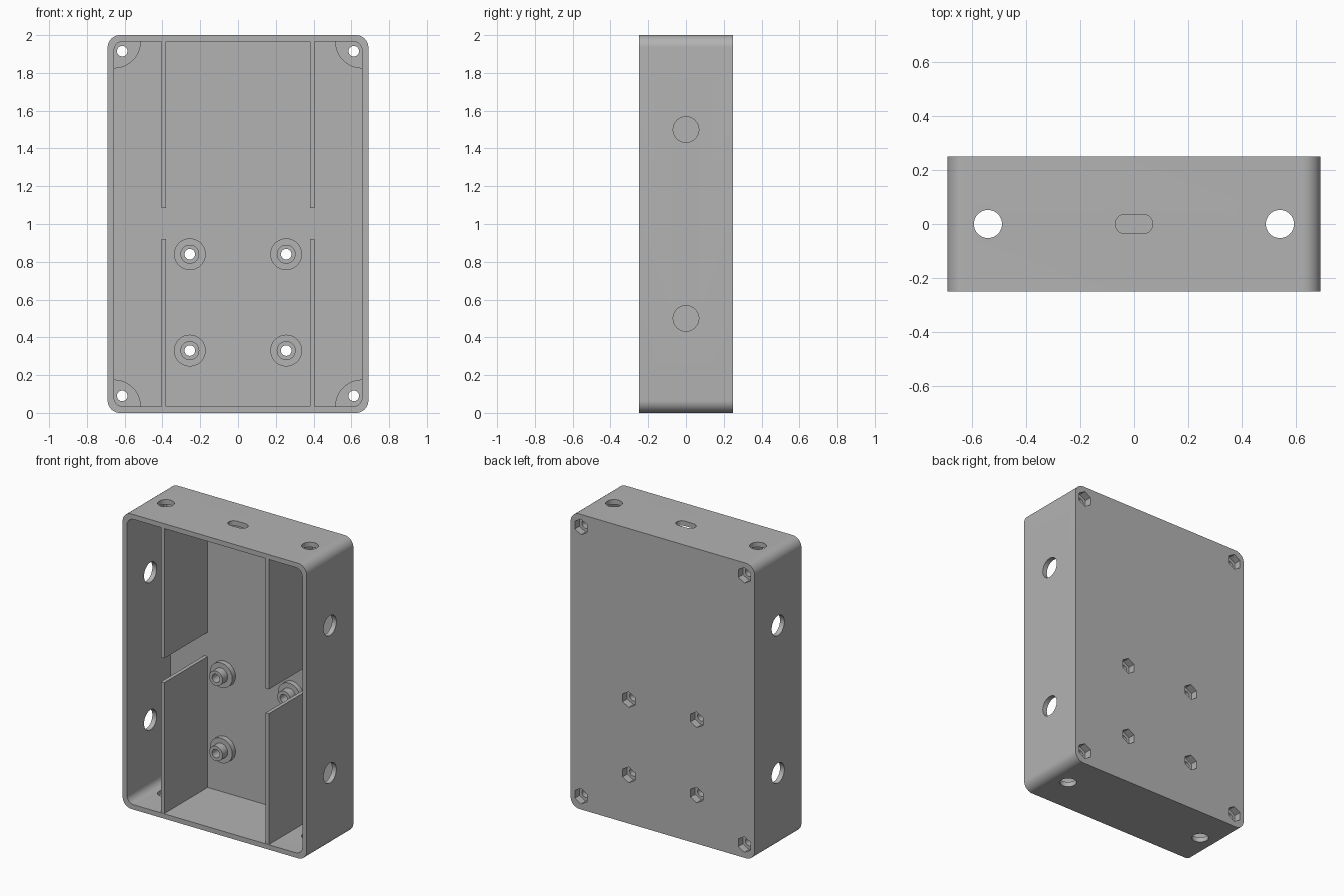
import bpy
import bmesh
from math import pi, cos, sin, radians

cube = bpy.data.objects.get("Cube")
if cube:
    bpy.data.objects.remove(cube, do_unlink=True)

grey = bpy.data.materials.new("plain grey")
grey.use_nodes = True
grey.diffuse_color = (0.45, 0.45, 0.45, 1)
grey.node_tree.nodes["Principled BSDF"].inputs["Base Color"].default_value = (0.45, 0.45, 0.45, 1)

# Overall sizes
W, H, D, WALL = 0.69, 2.0, 0.25, 0.033
FLOOR = D - WALL
INX, INZ = W - WALL, H - WALL


def arc(cx, cy, r, start=0, end=360, steps=32):
    return [(cx + r * cos(radians(start + (end - start) * i / steps)),
             cy + r * sin(radians(start + (end - start) * i / steps))) for i in range(steps + 1)]


def circle(cx, cy, r, steps=40, turn=0):
    return arc(cx, cy, r, turn, turn + 360, steps)[:-1]


def rounded_rect(x0, x1, y0, y1, r):
    return (arc(x1 - r, y1 - r, r, 0, 90, 12) + arc(x0 + r, y1 - r, r, 90, 180, 12)
            + arc(x0 + r, y0 + r, r, 180, 270, 12) + arc(x1 - r, y0 + r, r, 270, 360, 12))


def rect(x0, x1, y0, y1):
    return [(x0, y0), (x1, y0), (x1, y1), (x0, y1)]


def prism(name, profile, lo, hi, axis="y"):
    """Extrude a closed profile along one axis."""
    place = {"x": lambda a, b, d: (d, a, b),
             "y": lambda a, b, d: (a, d, b),
             "z": lambda a, b, d: (a, b, d)}[axis]
    bm = bmesh.new()
    low = [bm.verts.new(place(a, b, lo)) for a, b in profile]
    high = [bm.verts.new(place(a, b, hi)) for a, b in profile]
    bm.faces.new(low)
    bm.faces.new(high)
    n = len(profile)
    for i in range(n):
        j = (i + 1) % n
        bm.faces.new((low[i], low[j], high[j], high[i]))
    bmesh.ops.recalc_face_normals(bm, faces=bm.faces)
    mesh = bpy.data.meshes.new(name)
    bm.to_mesh(mesh)
    bm.free()
    mesh.materials.append(grey)
    obj = bpy.data.objects.new(name, mesh)
    bpy.context.collection.objects.link(obj)
    return obj


def activate(obj):
    bpy.ops.object.select_all(action="DESELECT")
    obj.select_set(True)
    bpy.context.view_layer.objects.active = obj


def boolean(obj, others, operation="DIFFERENCE"):
    activate(obj)
    for other in others:
        other.hide_render = True
        mod = obj.modifiers.new("boolean", "BOOLEAN")
        mod.operation = operation
        mod.solver = "EXACT"
        mod.object = other
        bpy.ops.object.modifier_apply(modifier=mod.name)


def smooth(obj):
    activate(obj)
    bpy.ops.object.shade_smooth_by_angle(angle=pi / 6)


# Open-fronted case
case = prism("case_shell", rounded_rect(-W, W, 0, H, 0.065), -D, D)
cutters = [prism("cavity_cutter", rounded_rect(-INX, INX, WALL, INZ, 0.05), -D - 0.1, FLOOR)]

# Cable holes in the sides, top and bottom
for z in (0.5, 1.5):
    cutters.append(prism("side_hole_cutter", circle(0, z, 0.068), -1, 1, "x"))
for x in (-0.54, 0.54):
    cutters.append(prism("end_hole_cutter", circle(x, 0, 0.052), -0.1, H + 0.1, "z"))
slot = arc(0.033, 0, 0.036, -90, 90, 16) + arc(-0.033, 0, 0.036, 90, 270, 16)
cutters.append(prism("slot_cutter", slot, H - 0.1, H + 0.1, "z"))


# Screw holes with hexagonal nut pockets at the back
def screw_cutters(x, z):
    return [prism("screw_cutter", circle(x, z, 0.028, 24), -D, D + 0.1),
            prism("nut_cutter", circle(x, z, 0.053, 6, 30), D - 0.05, D + 0.1)]


for sx in (-1, 1):
    side = "left" if sx > 0 else "right"

    # Quarter-round corner posts
    for level, z, cz, a in (("lower", 0.09, WALL, 0), ("upper", 1.915, INZ, -90)):
        start = a if sx < 0 else (90 if a == 0 else 180)
        post = prism(f"{level}_{side}_corner_post",
                     [(sx * INX, cz)] + arc(sx * INX, cz, 0.143, start, start + 90, 20),
                     FLOOR - 0.07, FLOOR + 0.01)
        drills = screw_cutters(sx * 0.613, z)
        boolean(post, drills)
        smooth(post)
        cutters += drills

    # Stepped standoffs
    for level, z in (("lower", 0.33), ("upper", 0.84)):
        standoff = prism(f"{level}_{side}_standoff", circle(sx * 0.255, z, 0.084),
                         FLOOR - 0.035, FLOOR + 0.01)
        peg = prism("peg_helper", circle(sx * 0.255, z, 0.05), FLOOR - 0.09, FLOOR)
        boolean(standoff, [peg], "UNION")
        drills = screw_cutters(sx * 0.255, z)
        boolean(standoff, drills)
        smooth(standoff)
        cutters += drills
        bpy.data.objects.remove(peg, do_unlink=True)

    # Divider walls with a gap between them
    x0, x1 = sorted((sx * 0.38, sx * 0.405))
    for level, z0, z1 in (("lower", WALL - 0.01, 0.92), ("upper", 1.085, INZ + 0.01)):
        prism(f"{level}_{side}_divider", rect(x0, x1, z0, z1), -D + 0.003, FLOOR + 0.01)

boolean(case, cutters)
smooth(case)
for cutter in cutters:
    bpy.data.objects.remove(cutter, do_unlink=True)
